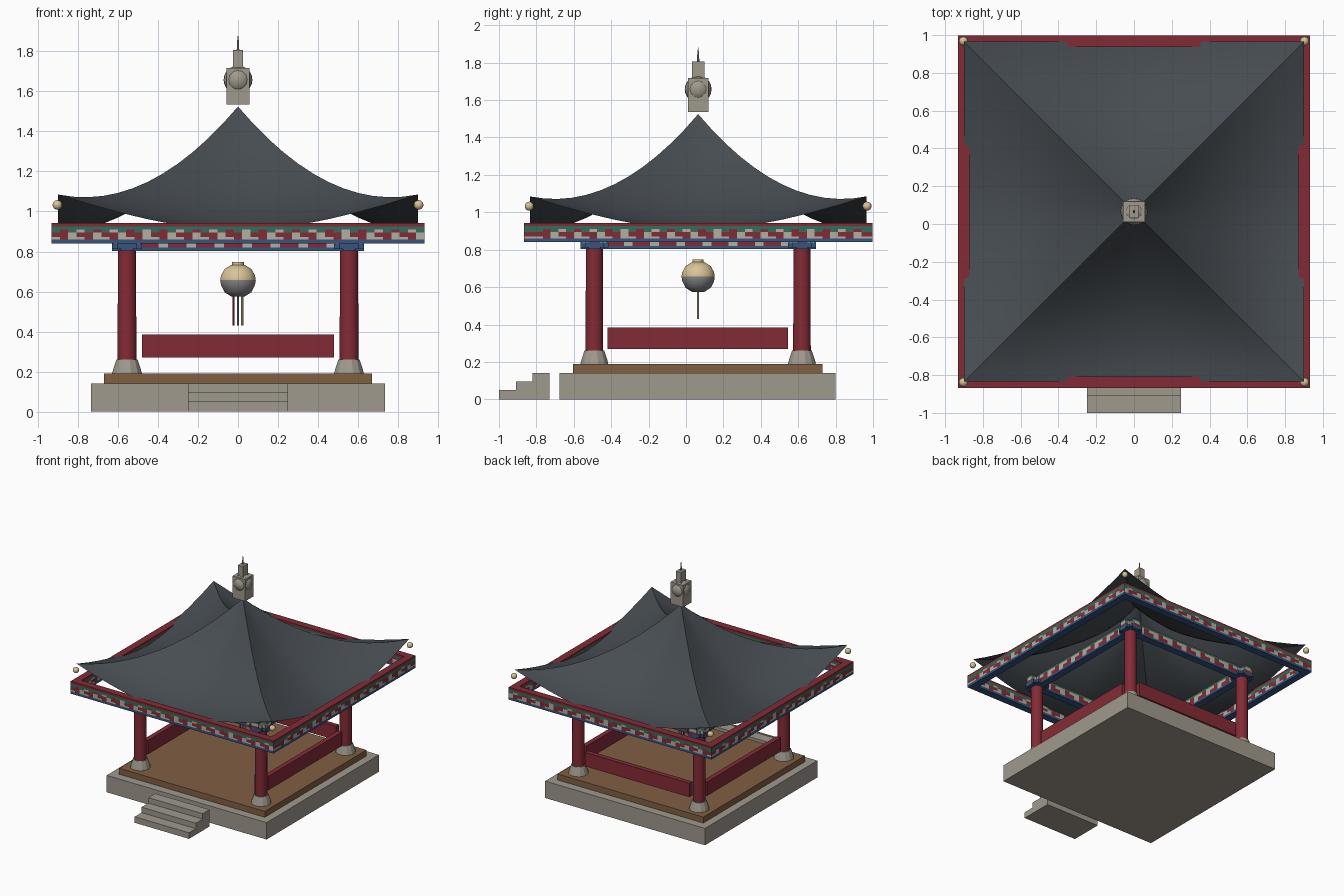
import bpy, bmesh, math
from mathutils import Matrix, Vector

if "Cube" in bpy.data.objects:
    bpy.data.objects.remove(bpy.data.objects["Cube"])

CY = 0.065          # pavilion centre along y
COL = 0.555         # column offset from the centre
CORNERS = [(sx, sy) for sx in (-1, 1) for sy in (-1, 1)]


def mat(name, rgb):
    m = bpy.data.materials.new(name)
    m.diffuse_color = (*rgb, 1)
    m.use_nodes = True
    m.node_tree.nodes["Principled BSDF"].inputs["Base Color"].default_value = m.diffuse_color
    return m


STONE = mat("stone", (0.35, 0.32, 0.27))
RED = mat("lacquer_red", (0.23, 0.024, 0.036))
WOOD = mat("floor_wood", (0.22, 0.115, 0.055))
TILE = mat("roof_slate", (0.062, 0.073, 0.084))
BLUE = mat("trim_blue", (0.035, 0.09, 0.21))
GREEN = mat("trim_green", (0.035, 0.15, 0.10))
CREAM = mat("painted_cream", (0.46, 0.43, 0.37))
GOLD = mat("pale_gold", (0.68, 0.55, 0.31))
GRAY = mat("lantern_gray", (0.24, 0.24, 0.24))


def finish(bm, name, mats, smooth=None):
    me = bpy.data.meshes.new(name)
    bm.to_mesh(me)
    bm.free()
    for m in mats:
        me.materials.append(m)
    ob = bpy.data.objects.new(name, me)
    bpy.context.collection.objects.link(ob)
    if smooth:
        bpy.ops.object.select_all(action='DESELECT')
        ob.select_set(True)
        bpy.context.view_layer.objects.active = ob
        bpy.ops.object.shade_smooth_by_angle(angle=math.radians(smooth))
    return ob


def box(name, lo, hi, m):
    bm = bmesh.new()
    lo, hi = Vector(lo), Vector(hi)
    bmesh.ops.create_cube(bm, size=1, matrix=Matrix.Translation((lo + hi) / 2)
                          @ Matrix.Diagonal((*(hi - lo), 1)))
    return finish(bm, name, [m])


def lathe(name, profile, loc, mats, sides=16, smooth=40, rule=None):
    """Turn (radius, z) points around a vertical axis at loc, with closed ends."""
    bm = bmesh.new()
    rings = []
    for r, z in profile:
        rings.append([bm.verts.new((loc[0] + r * math.cos(a), loc[1] + r * math.sin(a), z))
                      for a in (2 * math.pi * (i + 0.5) / sides for i in range(sides))])
    for a, b in zip(rings, rings[1:]):
        for i in range(sides):
            j = (i + 1) % sides
            bm.faces.new((a[i], a[j], b[j], b[i]))
    bm.faces.new(rings[0][::-1])
    bm.faces.new(rings[-1])
    if rule:
        for f in bm.faces:
            f.material_index = rule(f.calc_center_median())
    return finish(bm, name, mats, smooth)


def ball(name, loc, r, m, seg=16):
    bm = bmesh.new()
    bmesh.ops.create_uvsphere(bm, u_segments=seg, v_segments=seg // 2, radius=r,
                              matrix=Matrix.Translation(loc))
    return finish(bm, name, [m], 60)


PAINT = [RED, BLUE, GREEN, CREAM]


def painted_beam(name, half, width, rows, cells, centre, along_y):
    """Beam cut into cells; rows are (z, style) with z the lower edge of each row."""
    bm = bmesh.new()
    zs = [r[0] for r in rows]
    w = width / 2
    xs = [-half + 2 * half * i / cells for i in range(cells + 1)]
    style = {"red": lambda i: 0, "blue": lambda i: 1, "green": lambda i: 2,
             "flower": lambda i: (0, 0, 3)[i % 3],
             "petal": lambda i: (3, 0, 3)[i % 3],
             "leaf": lambda i: (2, 0, 2, 3)[i % 4]}

    def quad(pts, k):
        bm.faces.new([bm.verts.new(p) for p in pts]).material_index = k

    for (z0, kind), z1 in zip(rows, zs[1:]):
        for i, (a, b) in enumerate(zip(xs, xs[1:])):
            k = style[kind](i)
            quad([(a, -w, z0), (b, -w, z0), (b, -w, z1), (a, -w, z1)], k)
            quad([(b, w, z0), (a, w, z0), (a, w, z1), (b, w, z1)], k)
        k = style[kind](0)
        quad([(-half, w, z0), (-half, -w, z0), (-half, -w, z1), (-half, w, z1)], k)
        quad([(half, -w, z0), (half, w, z0), (half, w, z1), (half, -w, z1)], k)
    z0, z1 = zs[0], zs[-1]
    quad([(-half, w, z0), (half, w, z0), (half, -w, z0), (-half, -w, z0)], 1)
    quad([(-half, -w, z1), (half, -w, z1), (half, w, z1), (-half, w, z1)], 0)
    bmesh.ops.remove_doubles(bm, verts=bm.verts, dist=1e-5)
    m = Matrix.Translation((centre[0], centre[1], 0))
    if along_y:
        m = m @ Matrix.Rotation(math.pi / 2, 4, 'Z')
    bm.transform(m)
    return finish(bm, name, PAINT)


# Stone base, wooden floor and front steps
box("base", (-0.735, CY - 0.74, 0), (0.735, CY + 0.735, 0.14), STONE)
box("floor", (-0.67, CY - 0.67, 0.14), (0.67, CY + 0.665, 0.19), WOOD)
for i in range(3):
    box(f"step_{i + 1}", (-0.25, -1 + 0.09 * i, 0), (0.25, -0.91 + 0.09 * i, 0.05 + 0.045 * i), STONE)

# Columns with flared plinths and brackets
for n, (sx, sy) in enumerate(CORNERS):
    x, y = sx * COL, CY + sy * COL
    lathe(f"plinth_{n}", [(0.077, 0.19), (0.072, 0.21), (0.055, 0.26)], (x, y), [STONE], 12, 25)
    lathe(f"column_{n}", [(0.048, 0.26), (0.046, 0.84)], (x, y), [RED], 16)
    for ax in (0, 1):
        a, b = (0.075, 0.05) if ax == 0 else (0.05, 0.075)
        box(f"bracket_{n}_{ax}", (x - a, y - b, 0.812 + 0.001 * ax),
            (x + a, y + b, 0.838 + 0.001 * ax), BLUE)
        box(f"bracket_cap_{n}_{ax}", (x - a * 0.9, y - b * 0.9, 0.838),
            (x + a * 0.9, y + b * 0.9, 0.868 + 0.001 * ax), CREAM)

# Low panels on the left, right and back
for s, side in ((-1, "left"), (1, "right")):
    box(f"panel_{side}", (s * COL - 0.02, CY - 0.485, 0.27), (s * COL + 0.02, CY + 0.48, 0.385), RED)
box("panel_back", (-0.48, CY + COL - 0.02, 0.27), (0.48, CY + COL + 0.02, 0.385), RED)

# Painted beams: inner ring on the columns, outer ring under the eaves
INNER = [(0.803, "blue"), (0.82, "flower"), (0.85, "petal"), (0.872, "green"), (0.89, "red")]
OUTER = [(0.84, "blue"), (0.86, "petal"), (0.872, "flower"), (0.896, "leaf"),
         (0.91, "green"), (0.926, "red"), (0.943, "red")]
for s in (-1, 1):
    painted_beam("inner_beam_x", 0.63, 0.06, INNER, 27, (0, CY + s * COL), False)
    painted_beam("inner_beam_y", 0.63, 0.06, [(z + 0.001, k) for z, k in INNER], 27, (s * COL, CY), True)
    painted_beam("outer_beam_x", 0.932, 0.06, OUTER, 45, (0, CY + s * 0.902), False)
    painted_beam("outer_beam_y", 0.872, 0.06, OUTER, 42, (s * 0.902, CY), True)

# Swept roof: four curved sheets with lifted corners
HALF, N = 0.9, 12


def roof_z(t, s):
    return 0.9 + 0.625 * (1 - t) ** 2 + 0.185 * t * abs(s) ** 1.6


for q in range(4):
    bm = bmesh.new()
    apex = bm.verts.new((0, 0, roof_z(0, 0)))
    prev = None
    for r in range(1, N + 1):
        t = r / N
        row = [bm.verts.new((HALF * t * s, -HALF * t, roof_z(t, s)))
               for s in (-1 + 2 * i / N for i in range(N + 1))]
        for i in range(N):
            if prev:
                bm.faces.new((row[i], row[i + 1], prev[i + 1], prev[i]))
            else:
                bm.faces.new((row[i], row[i + 1], apex))
        prev = row
    bm.transform(Matrix.Translation((0, CY, 0)) @ Matrix.Rotation(q * math.pi / 2, 4, 'Z'))
    finish(bm, f"roof_side_{q}", [TILE], 60)

# Gold balls at the roof corners
for n, (sx, sy) in enumerate(CORNERS):
    ball(f"corner_ball_{n}", (sx * 0.903, CY + sy * 0.903, 1.033), 0.024, GOLD)

# Roof finial: block with a ball set in it, small block and spike
box("finial_block", (-0.057, CY - 0.054, 1.535), (0.057, CY + 0.054, 1.717), STONE)
ball("finial_ball", (0, CY, 1.658), 0.072, STONE, 20)
box("finial_neck", (-0.024, CY - 0.033, 1.717), (0.024, CY + 0.033, 1.807), STONE)
lathe("finial_spike", [(0.007, 1.807), (0.005, 1.85), (0.001, 1.88)], (0, CY), [STONE], 8)

# Hanging lantern with tassels
lathe("lantern", [(0.035, 0.575), (0.07, 0.597), (0.088, 0.632), (0.092, 0.657),
                  (0.088, 0.68), (0.07, 0.712), (0.035, 0.733)], (0, CY), [GOLD, GRAY], 12, 50,
      rule=lambda c: 1 if c.z < 0.657 else 0)
lathe("lantern_cap", [(0.03, 0.73), (0.03, 0.748)], (0, CY), [GOLD], 12)
for x, m, name in ((-0.023, RED, "red"), (0, GRAY, "gray"), (0.021, GOLD, "gold")):
    lathe(f"tassel_{name}", [(0.006, 0.43), (0.006, 0.58)], (x, CY), [m], 8)
